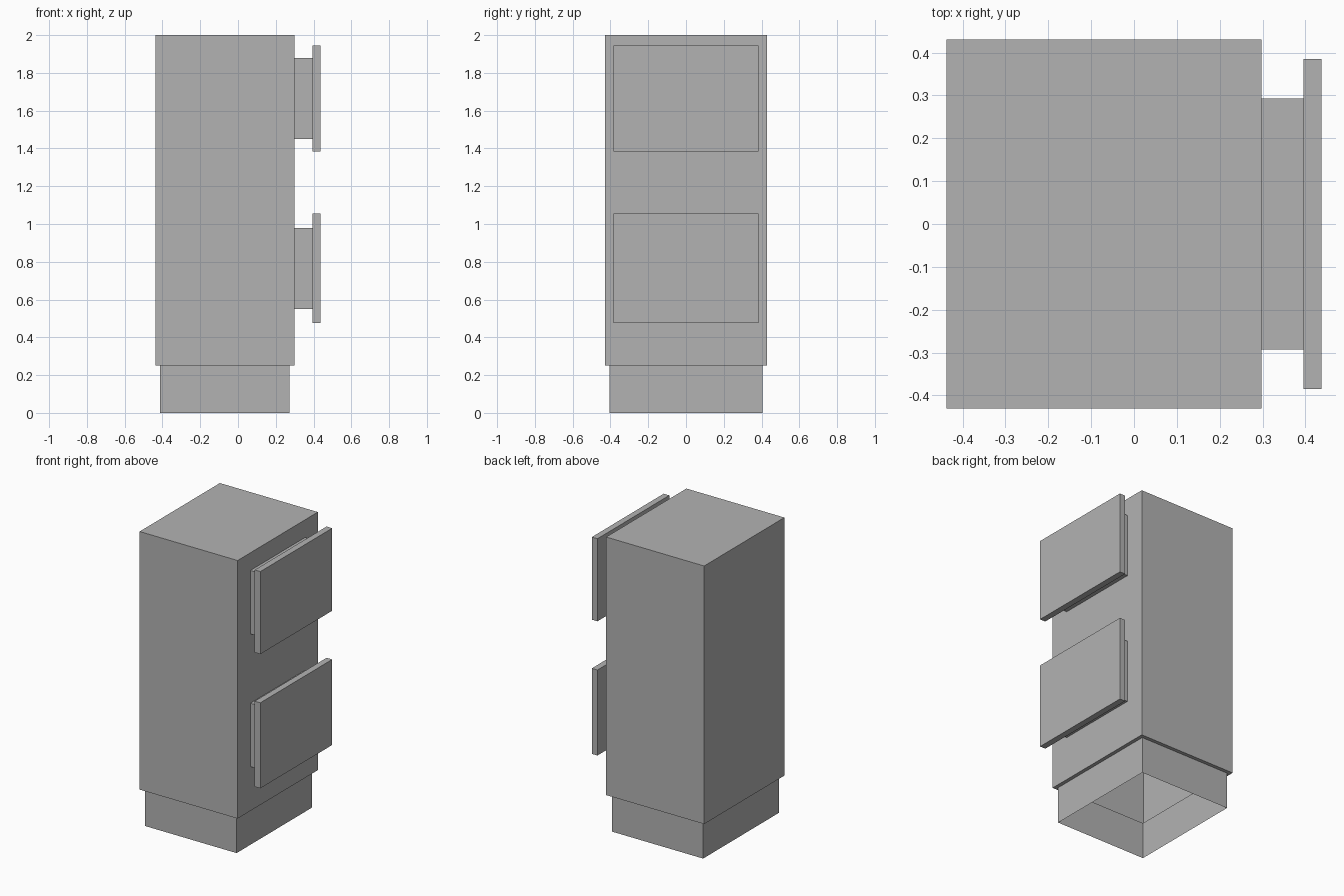
import bpy
import bmesh
from mathutils import Matrix, Vector

if "Cube" in bpy.data.objects:
    bpy.data.objects.remove(bpy.data.objects["Cube"], do_unlink=True)

# Single plain grey
grey = bpy.data.materials.new("plain_grey")
grey.use_nodes = True
colour = (0.45, 0.45, 0.45, 1)
grey.diffuse_color = colour
grey.node_tree.nodes["Principled BSDF"].inputs["Base Color"].default_value = colour


def box_mesh(low, high):
    """Return a bmesh box spanning two opposite corners."""
    low, high = Vector(low), Vector(high)
    bm = bmesh.new()
    place = Matrix.Translation((low + high) / 2) @ Matrix.Diagonal((*(high - low), 1))
    bmesh.ops.create_cube(bm, size=1, matrix=place)
    bm.normal_update()
    return bm


def finish(name, bm):
    mesh = bpy.data.meshes.new(name)
    bm.to_mesh(mesh)
    bm.free()
    mesh.materials.append(grey)
    obj = bpy.data.objects.new(name, mesh)
    bpy.context.collection.objects.link(obj)
    return obj


# Hollow cabinet: inset the underside into a ledge, drop the plinth walls, leave it open
PLINTH_HEIGHT = 0.25
bm = box_mesh((-0.437, -0.43, PLINTH_HEIGHT), (0.298, 0.43, 2))
bottom = min(bm.faces, key=lambda f: f.calc_center_median().z)
bmesh.ops.inset_region(bm, faces=[bottom], thickness=0.035)
extruded = bmesh.ops.extrude_discrete_faces(bm, faces=[bottom])["faces"]
bmesh.ops.translate(bm, verts=extruded[0].verts, vec=(0, 0, -PLINTH_HEIGHT))
bmesh.ops.delete(bm, geom=extruded, context="FACES")
finish("cabinet_and_plinth", bm)

# Two drawers on the left side: a narrow box carrying a wider front panel
for level, box_z, panel_z in (("lower", (0.55, 0.98), (0.475, 1.055)),
                              ("upper", (1.45, 1.88), (1.385, 1.945))):
    finish(level + "_drawer_box",
           box_mesh((0.298, -0.293, box_z[0]), (0.395, 0.293, box_z[1])))
    finish(level + "_drawer_panel",
           box_mesh((0.395, -0.385, panel_z[0]), (0.437, 0.385, panel_z[1])))
